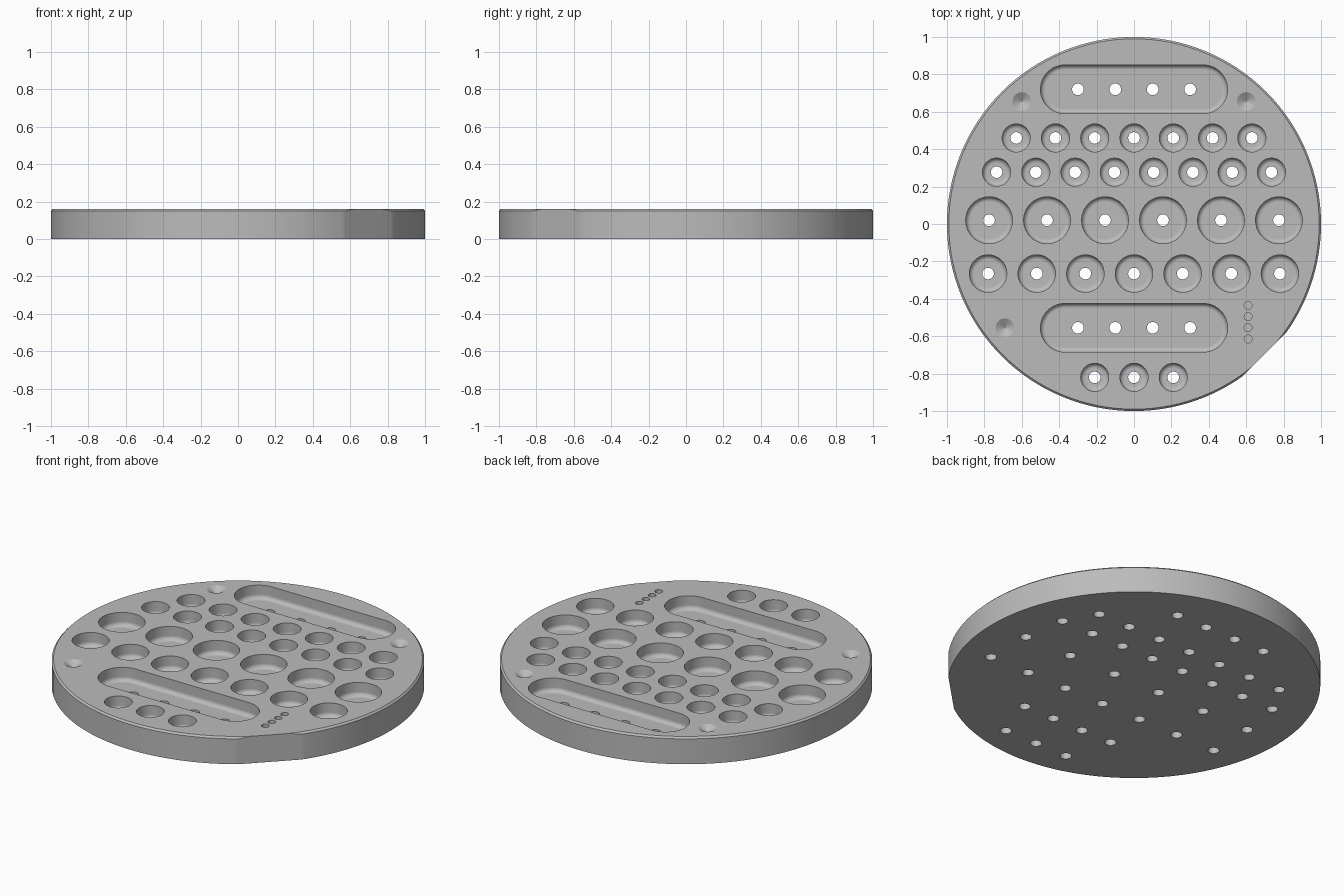
import bpy
import bmesh
from math import pi, sin, cos
from mathutils import Vector

if "Cube" in bpy.data.objects:
    bpy.data.objects.remove(bpy.data.objects["Cube"], do_unlink=True)

TOP = 0.16      # plate thickness
FLOOR = 0.08    # height of the pocket floors
FILLET = 0.025  # rounding between pocket wall and floor
BORE = 0.031    # radius of the drain holes

grey = bpy.data.materials.new("plain grey")
grey.use_nodes = True
grey.diffuse_color = (0.5, 0.5, 0.5, 1)
grey.node_tree.nodes["Principled BSDF"].inputs["Base Color"].default_value = (0.5, 0.5, 0.5, 1)


def add_solid(bm, x, y, profile, half_len=0.0, n=48):
    """Stack rings of (radius, z), top first; half_len stretches them into slots."""
    angles = [-pi / 2 + 2 * pi * i / n for i in range(n)]
    path = [(a, half_len if i <= n // 2 else -half_len) for i, a in enumerate(angles)]
    if half_len:
        path.insert(n // 2 + 1, (pi / 2, -half_len))
        path.append((-pi / 2, -half_len))
    rings = [[bm.verts.new((x + s + r * cos(a), y + r * sin(a), z)) for a, s in path]
             for r, z in profile]
    for upper, lower in zip(rings, rings[1:]):
        for i in range(len(path)):
            j = (i + 1) % len(path)
            bm.faces.new((upper[j], upper[i], lower[i], lower[j]))
    bm.faces.new(rings[0])
    bm.faces.new(rings[-1][::-1])


def make_object(name, bm):
    bmesh.ops.recalc_face_normals(bm, faces=bm.faces)
    mesh = bpy.data.meshes.new(name)
    bm.to_mesh(mesh)
    bm.free()
    obj = bpy.data.objects.new(name, mesh)
    bpy.context.collection.objects.link(obj)
    return obj


def pocket(radius):
    """Straight wall with a rounded foot."""
    foot = [(radius - FILLET * (1 - cos(t)), FLOOR + FILLET * (1 - sin(t)))
            for t in (pi / 12 * k for k in range(7))]
    return [(radius, TOP + 0.05)] + foot


def cut(target, cutter):
    mod = target.modifiers.new("cut", "BOOLEAN")
    mod.operation = "DIFFERENCE"
    mod.solver = "EXACT"
    mod.object = cutter
    bpy.context.view_layer.objects.active = target
    bpy.ops.object.modifier_apply(modifier=mod.name)
    bpy.data.objects.remove(cutter, do_unlink=True)


# Round plate with a chamfered top edge and one small flat on the rim
bm = bmesh.new()
add_solid(bm, 0, 0, [(0.99, TOP), (1, TOP - 0.01), (1, 0)], n=128)
side = Vector((1, -1, 0)).normalized()
sliced = bmesh.ops.bisect_plane(bm, geom=bm.verts[:] + bm.edges[:] + bm.faces[:],
                                plane_co=side * 0.985, plane_no=side, clear_outer=True)
bmesh.ops.holes_fill(bm, edges=[e for e in sliced["geom_cut"] if isinstance(e, bmesh.types.BMEdge)])
plate = make_object("round_plate", bm)
plate.data.materials.append(grey)

# Rows of round pockets, each with a drain hole: y, count, spacing, radius
bm = bmesh.new()
for y, count, gap, radius in [(0.46, 7, 0.21, 0.075), (0.277, 8, 0.21, 0.075),
                              (0.02, 6, 0.31, 0.125), (-0.265, 7, 0.26, 0.1),
                              (-0.82, 3, 0.21, 0.075)]:
    for i in range(count):
        x = (i - (count - 1) / 2) * gap
        add_solid(bm, x, y, pocket(radius) + [(BORE, FLOOR), (BORE, -0.05)])

# Long slots
SLOTS = (0.72, -0.555)
for y in SLOTS:
    add_solid(bm, 0, y, pocket(0.13), half_len=0.37)

# Conical dimples
for x, y in [(-0.6, 0.655), (0.6, 0.655), (-0.69, -0.555)]:
    add_solid(bm, x, y, [(0.05, TOP + 0.05), (0.05, TOP), (0.0005, TOP - 0.03)])

# Shallow marker dots
for i in range(4):
    add_solid(bm, 0.61, -0.435 - 0.06 * i, [(0.021, TOP + 0.05), (0.021, TOP - 0.02)], n=24)
cut(plate, make_object("pocket_cutter", bm))

# Drain holes in the slots
bm = bmesh.new()
for y in SLOTS:
    for x in (-0.3, -0.1, 0.1, 0.3):
        add_solid(bm, x, y, [(BORE, TOP), (BORE, -0.05)])
cut(plate, make_object("drain_cutter", bm))

# Smooth curved walls, crisp rims
bpy.ops.object.select_all(action="DESELECT")
plate.select_set(True)
bpy.context.view_layer.objects.active = plate
bpy.ops.object.shade_smooth_by_angle(angle=pi / 6)
weighted = plate.modifiers.new("even shading", "WEIGHTED_NORMAL")
weighted.keep_sharp = True
